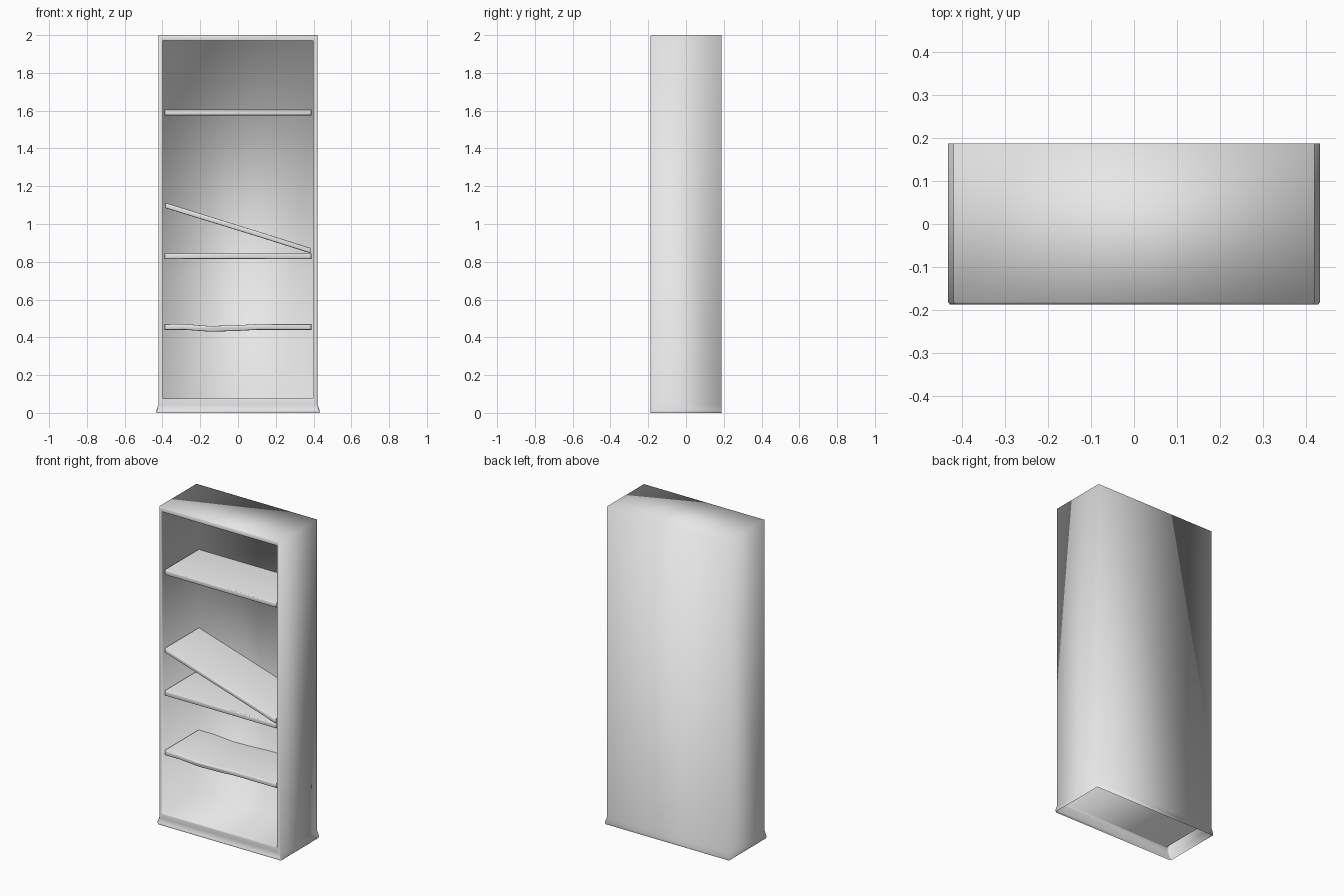
import bpy
import bmesh
import math
from mathutils import Vector

default_cube = bpy.data.objects.get("Cube")
if default_cube:
    bpy.data.objects.remove(default_cube, do_unlink=True)

HALF_W, HALF_D, HEIGHT = 0.42, 0.187, 2.0
INNER_X, INNER_BACK, FLOOR_Z = 0.388, 0.163, 0.075
SHELF_FRONT = -0.178

grey = bpy.data.materials.new("plain_grey")
grey.use_nodes = True
colour = (0.8, 0.8, 0.8, 1)
grey.diffuse_color = colour
grey.node_tree.nodes["Principled BSDF"].inputs["Base Color"].default_value = colour


def finish(bm, name, sharp_angle=math.pi):
    """Turn a bmesh into a smooth shaded object, keeping steep edges sharp."""
    for f in bm.faces:
        f.smooth = True
    for e in bm.edges:
        if len(e.link_faces) == 2 and e.calc_face_angle() > sharp_angle:
            e.smooth = False
    mesh = bpy.data.meshes.new(name)
    bm.to_mesh(mesh)
    bm.free()
    mesh.materials.append(grey)
    obj = bpy.data.objects.new(name, mesh)
    bpy.context.collection.objects.link(obj)
    return obj


def build_case():
    bm = bmesh.new()
    bmesh.ops.create_cube(bm, size=2)
    for v in bm.verts:
        v.co = Vector((v.co.x * HALF_W, v.co.y * HALF_D, (v.co.z + 1) * HEIGHT / 2))
    bm.normal_update()

    # open underside
    underside = [f for f in bm.faces if f.normal.z < -0.9]
    bmesh.ops.delete(bm, geom=underside, context='FACES_ONLY')

    # front frame and the recess behind it
    front = next(f for f in bm.faces if f.normal.y < -0.9)
    bmesh.ops.inset_individual(bm, faces=[front], thickness=HALF_W - INNER_X)
    for v in front.verts:
        v.co.z = FLOOR_Z if v.co.z < 1 else HEIGHT - 0.03
    back = bmesh.ops.extrude_discrete_faces(bm, faces=[front])["faces"][0]
    for v in back.verts:
        v.co.y = INNER_BACK

    # flared foot
    for z in (0.045, 0.012):
        geom = bm.verts[:] + bm.edges[:] + bm.faces[:]
        bmesh.ops.bisect_plane(bm, geom=geom, plane_co=(0, 0, z), plane_no=(0, 0, 1))
    for v in bm.verts:
        if v.co.z < 0.02:
            v.co.x += math.copysign(0.013 if v.co.z > 0.005 else 0.01, v.co.x)

    # softened front edges
    bm.normal_update()
    rim = [e for e in bm.edges
           if len(e.link_faces) == 2
           and all(v.co.y < -HALF_D + 0.001 for v in e.verts)
           and e.calc_face_angle() > 1]
    bmesh.ops.bevel(bm, geom=rim, offset=0.005, segments=1, affect='EDGES')
    return finish(bm, "bookcase_case")


def build_shelf(name, path, thickness=0.03):
    """Board following a line of (x, underside z) points."""
    bm = bmesh.new()
    outline = [(x, z) for x, z in path]
    outline += [(x, z + thickness) for x, z in reversed(path)]
    face = bm.faces.new([bm.verts.new((x, SHELF_FRONT, z)) for x, z in outline])
    ext = bmesh.ops.extrude_face_region(bm, geom=[face])
    for v in ext["geom"]:
        if isinstance(v, bmesh.types.BMVert):
            v.co.y = INNER_BACK
    bmesh.ops.recalc_face_normals(bm, faces=bm.faces[:])
    lip = [e for e in bm.edges if all(v.co.y < SHELF_FRONT + 0.001 for v in e.verts)]
    bmesh.ops.bevel(bm, geom=lip, offset=0.007, segments=2, profile=0.5, affect='EDGES')
    return finish(bm, name, math.radians(50))


build_case()

# level shelves
for name, z in (("upper_shelf", 1.575), ("middle_shelf", 0.815)):
    build_shelf(name, [(-INNER_X, z), (INNER_X, z)])

# shelf that has dropped at one end
build_shelf("fallen_shelf", [(-0.386, 1.085), (0.115, 0.93), (0.384, 0.845)], 0.028)

# sagging shelf
build_shelf("sagging_shelf", [(-INNER_X, 0.44), (-0.28, 0.44), (-0.15, 0.43),
                              (0, 0.434), (0.1, 0.44), (INNER_X, 0.44)])
